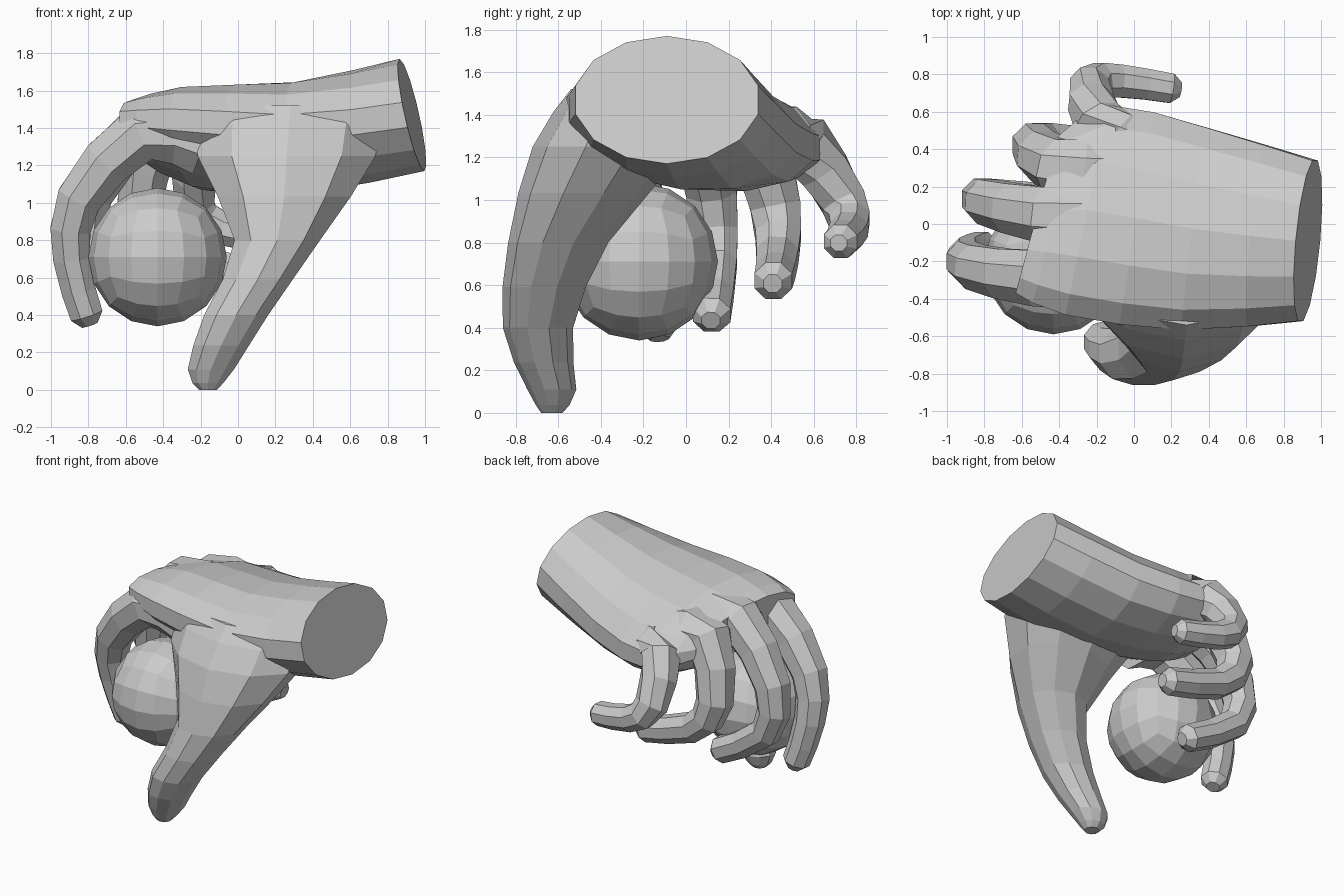
import bpy, bmesh
from math import sin, cos, tan, pi
from mathutils import Vector

if "Cube" in bpy.data.objects:
    bpy.data.objects.remove(bpy.data.objects["Cube"])


def finish(name, bm):
    bmesh.ops.recalc_face_normals(bm, faces=bm.faces)
    me = bpy.data.meshes.new(name)
    bm.to_mesh(me)
    bm.free()
    ob = bpy.data.objects.new(name, me)
    bpy.context.collection.objects.link(ob)
    return ob


def loft(name, rings):
    bm = bmesh.new()
    rows = [[bm.verts.new(p) for p in r] for r in rings]
    n = len(rows[0])
    for a, b in zip(rows, rows[1:]):
        for i in range(n):
            j = (i + 1) % n
            bm.faces.new((a[i], a[j], b[j], b[i]))
    bm.faces.new(rows[0])
    bm.faces.new(rows[-1])
    return finish(name, bm)


def oval(c, u, v, n):
    angles = [2 * pi * (i + .5) / n for i in range(n)]
    return [Vector(c) + u * cos(a) + v * sin(a) for a in angles]


def soften(keys):
    # put one curved in-between row between each pair of rows
    rows = [Vector(k) for k in keys]
    out = []
    for i in range(len(rows) - 1):
        a, b = rows[i], rows[i + 1]
        before, after = rows[max(i - 1, 0)], rows[min(i + 2, len(rows) - 1)]
        out += [a, (a + b) * .5625 - (before + after) * .0625]
    return out + rows[-1:]


def finger(name, width, joints):
    # rings stand square to the path and taper towards a rounded tip
    path = soften(joints)
    path.append(path[-1] + (path[-1] - path[-2]).normalized() * width * .5)
    last = len(path) - 1
    rings = []
    for i, p in enumerate(path):
        t = (path[min(i + 1, last)] - path[max(i - 1, 0)]).normalized()
        v = Vector((0, 1, 0))
        v = (v - t * v.dot(t)).normalized()
        r = width * (.84 + (1 - i / last) ** 2) * (.5 if i == last else 1)
        rings.append(oval(p, t.cross(v) * r, v * r, 8))
    return loft(name, rings)


# palm and wrist: x, y min, y max, z min, z max
palm = soften([
    (.93, -.53, .35, 1.17, 1.77), (.32, -.58, .53, 1.05, 1.645),
    (-.25, -.50, .65, 1.09, 1.60), (-.52, -.38, .48, 1.23, 1.53),
])
rings = []
for x, y0, y1, z0, z1 in palm:
    k = (.93 - x) / 1.45
    across = Vector((.09 + .18 * k * k, 1, -.18 * min(1, k * 1.4)))
    upward = Vector((-.22 * max(0, 1 - 2 * k), 0, 1))
    rings.append(oval((x, (y0 + y1) / 2, (z0 + z1) / 2), across * (y1 - y0) / 2, upward * (z1 - z0) / 2, 14))
hand = loft("hand", rings)

# thumb with its fleshy base: level ovals x, y, z, half width x, half width y
thumb = soften([
    (.28, -.27, 1.52, .50, .27), (.26, -.36, 1.25, .50, .36), (.21, -.60, .80, .24, .235),
    (-.01, -.695, .40, .18, .165), (-.145, -.63, .11, .13, .115), (-.16, -.63, 0, .05, .05),
])
parts = [loft("thumb", [oval(s[:3], Vector((s[3], 0, 0)), Vector((0, s[4], 0)), 10) for s in thumb])]

# four curled fingers, from knuckle to tip
parts += [
    finger("index_finger", .112, [(-.20, -.27, 1.34), (-.52, -.29, 1.37), (-.85, -.23, 1.02),
                                  (-.89, -.17, .70), (-.81, -.13, .40)]),
    finger("middle_finger", .112, [(-.20, .04, 1.37), (-.48, .05, 1.42), (-.79, .12, 1.04),
                                   (-.75, .14, .70), (-.37, .12, .46)]),
    finger("ring_finger", .112, [(-.18, .27, 1.33), (-.41, .31, 1.36), (-.53, .42, .97),
                                 (-.36, .43, .74), (.04, .41, .62)]),
    finger("little_finger", .1, [(-.05, .42, 1.27), (-.19, .55, 1.27), (-.235, .74, .99),
                                 (-.08, .765, .86), (.20, .725, .805)]),
]

# fuse the digits into the palm
bpy.context.view_layer.objects.active = hand
for part in parts:
    mod = hand.modifiers.new("join", 'BOOLEAN')
    mod.operation = 'UNION'
    mod.solver = 'EXACT'
    mod.object = part
    bpy.ops.object.modifier_apply(modifier=mod.name)
    bpy.data.objects.remove(part)

# ball held in the grip: a cube subdivided and rounded
bm = bmesh.new()
bmesh.ops.create_cube(bm, size=2)
bmesh.ops.subdivide_edges(bm, edges=bm.edges[:], cuts=3, use_grid_fill=True)
for v in bm.verts:
    v.co = Vector([tan(c * pi / 4) for c in v.co]).normalized() * .37 + Vector((-.43, -.22, .71))
finish("ball", bm)
